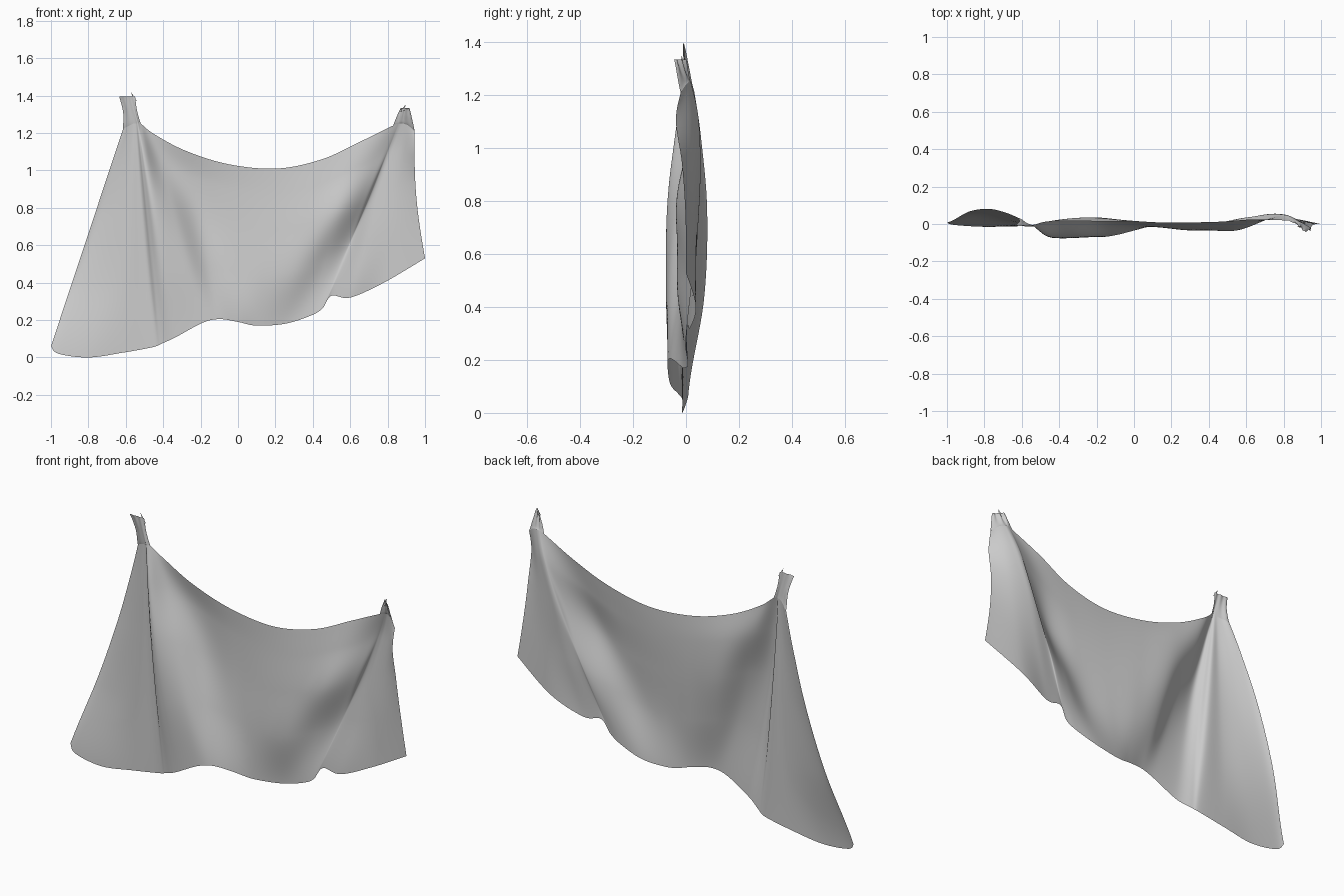
import bpy, math

# Sheet columns, left to right: top x, top z, bottom x, bottom z
RAILS = [
    (-.615, 1.22, -1.0, .06), (-.60, 1.23, -.96, .02), (-.58, 1.24, -.80, 0), (-.56, 1.25, -.62, .025),
    (-.545, 1.25, -.46, .054), (-.535, 1.25, -.41, .073), (-.52, 1.25, -.33, .11), (-.45, 1.195, -.19, .185),
    (-.28, 1.105, -.10, .205), (-.05, 1.033, 0, .19), (.21, 1.01, .10, .17), (.45, 1.06, .25, .18),
    (.65, 1.152, .38, .22), (.83, 1.24, .45, .26), (.865, 1.25, .50, .33), (.885, 1.25, .60, .32),
    (.91, 1.24, .78, .40), (.945, 1.21, 1.0, .53)]
# Depth of each column at five heights, top to bottom
DEPTH = [
    (.03, .057, .08, .068, .008), (.025, .045, .06, .048, -.005), (.01, .02, .025, .02, -.015),
    (0, -.002, -.002, -.005, -.012), (-.005, -.008, -.01, -.012, -.015), (-.01, -.03, -.045, -.045, -.03),
    (0, -.035, -.07, -.075, -.06), (.015, .015, -.035, -.065, -.07), (.015, .035, .025, -.015, -.06),
    (.013, .02, .015, -.005, -.035), (.008, .003, -.008, -.018, -.01), (.012, -.005, -.028, -.032, .008),
    (.025, .003, -.035, .002, .002), (.018, .038, .022, .03, -.003), (.018, .048, .052, .035, .006),
    (.012, .04, .05, .04, .015), (0, .015, .03, .035, .038), (-.02, -.038, -.015, -.002, 0)]


def spline(keys, t):
    """Catmull-Rom through equal-length tuples, t in 0..1."""
    s = t * (len(keys) - 1)
    i = min(int(s), len(keys) - 2)
    f = s - i
    p = [keys[max(0, min(len(keys) - 1, i + k))] for k in (-1, 0, 1, 2)]
    return [b + .5 * f * (c - a + f * (2 * a - 5 * b + 4 * c - d + f * (3 * (b - c) + d - a)))
            for a, b, c, d in zip(*p)]


def surface(name, point, nu, nv):
    """Smooth open grid from point(u, v)."""
    verts = [point(i / nu, j / nv) for i in range(nu + 1) for j in range(nv + 1)]
    w = nv + 1
    faces = [(i * w + j, i * w + j + 1, (i + 1) * w + j + 1, (i + 1) * w + j)
             for i in range(nu) for j in range(nv)]
    mesh = bpy.data.meshes.new(name)
    mesh.from_pydata(verts, [], faces)
    for p in mesh.polygons:
        p.use_smooth = True
    ob = bpy.data.objects.new(name, mesh)
    bpy.context.collection.objects.link(ob)
    return ob


# Main draped cloth
def cloth(u, v):
    tx, tz, bx, bz = spline(RAILS, u)
    y = spline([(d,) for d in spline(DEPTH, u)], v ** .75)[0]
    bow = -.02 * math.sin(math.pi * v) * max(0, (u - .85) / .15)
    return (tx + (bx - tx) * v + bow, y, max(0, tz + (bz - tz) * v))


surface("draped_cloth", cloth, 136, 60)


# Gathered corners pinched above the cloth: left and right outlines run upwards
def gathered_corner(name, u0, u1, left, right, y_left, y_right, pleat):
    def point(u, v):
        base = cloth(u0 + (u1 - u0) * u, 0)
        (lx, lz), (rx, rz) = spline(left, v), spline(right, v)
        # carry the cloth edge's own shape upwards so the seam is continuous
        dx = base[0] - (left[0][0] + (right[0][0] - left[0][0]) * u)
        dz = base[2] - (left[0][1] + (right[0][1] - left[0][1]) * u)
        top = y_left + (y_right - y_left) * u + pleat * math.sin(u * math.pi * 5)
        return (lx + (rx - lx) * u + dx * (1 - v), base[1] * (1 - v) + top * v,
                lz + (rz - lz) * u + dz * (1 - v))
    surface(name, point, 48, 12)


gathered_corner("left_gathered_corner", 0, 6 / 17,
                [(-.615, 1.22), (-.614, 1.31), (-.635, 1.395)],
                [(-.52, 1.25), (-.54, 1.32), (-.55, 1.395)], -.01, -.01, .002)
gathered_corner("right_gathered_corner", 13 / 17, 1,
                [(.83, 1.24), (.845, 1.28), (.87, 1.335)],
                [(.945, 1.21), (.932, 1.27), (.917, 1.335)], 0, -.045, .005)


# Loose pointed cloth tips
def tip(name, a, b, end):
    mesh = bpy.data.meshes.new(name)
    mesh.from_pydata([a, b, end], [], [(0, 1, 2)])
    bpy.context.collection.objects.link(bpy.data.objects.new(name, mesh))


tip("left_tip", (-.56, -.01, 1.38), (-.54, -.01, 1.37), (-.572, -.01, 1.42))
tip("right_tip", (.865, -.012, 1.31), (.89, -.02, 1.325), (.897, -.015, 1.355))
